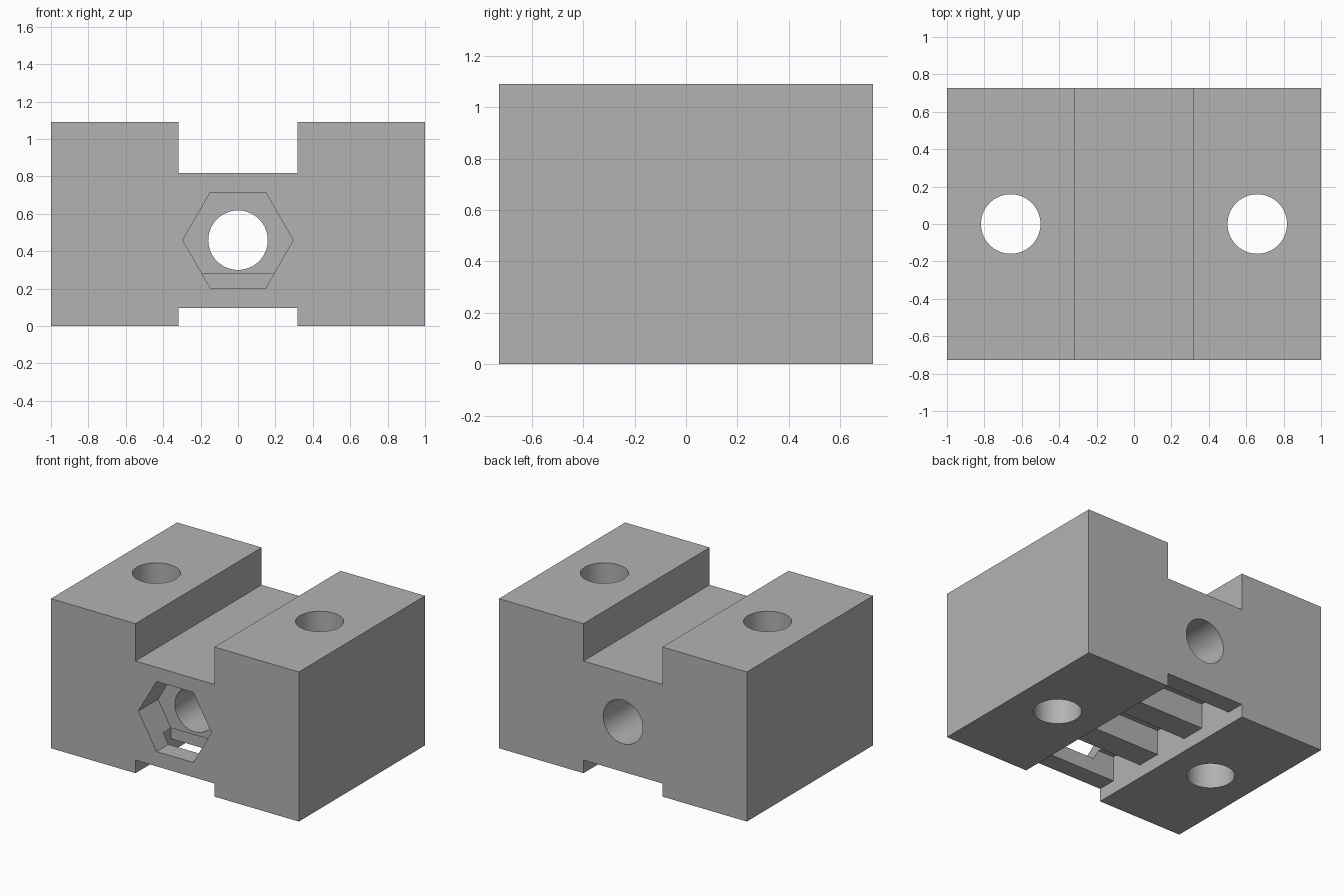
import bpy, bmesh, math
from mathutils import Vector

old = bpy.data.objects.get("Cube")
if old:
    bpy.data.objects.remove(old, do_unlink=True)

U = 1 / 11                      # one design unit
W, D, H = 22 * U, 16 * U, 12 * U
HALF_SLOT = 3.5 * U             # half width of both channels
BORE_R = 1.75 * U
BORE_Z = 5.05 * U


def prism(name, points, along):
    """Closed polygon swept by the vector 'along'."""
    bm = bmesh.new()
    face = bm.faces.new([bm.verts.new(p) for p in points])
    swept = bmesh.ops.extrude_face_region(bm, geom=[face])["geom"]
    verts = [v for v in swept if isinstance(v, bmesh.types.BMVert)]
    bmesh.ops.translate(bm, verts=verts, vec=Vector(along))
    bmesh.ops.recalc_face_normals(bm, faces=bm.faces)
    mesh = bpy.data.meshes.new(name)
    bm.to_mesh(mesh)
    bm.free()
    obj = bpy.data.objects.new(name, mesh)
    bpy.context.collection.objects.link(obj)
    return obj


def ring(radius, sides):
    angles = [2 * math.pi * i / sides for i in range(sides)]
    return [(radius * math.cos(a), radius * math.sin(a)) for a in angles]


# Block body with the wide channel along the top
floor = 9 * U
half = [(W / 2, 0), (W / 2, H), (HALF_SLOT, H), (HALF_SLOT, floor)]
outline = half + [(-x, z) for x, z in reversed(half)]
body = prism("clamp_block", [(x, -D / 2, z) for x, z in outline], (0, D, 0))

# Underside channel with three cross slots, as one comb-shaped cutter
low, high = 1.05 * U, 3.05 * U
comb = [(-D, -1), (-D, low)]
for centre in (-5 * U, 0, 5 * U):
    a, b = centre - 1.5 * U, centre + 1.5 * U
    comb += [(a, low), (a, high), (b, high), (b, low)]
comb += [(D, low), (D, -1)]
cutters = [prism("comb_cutter", [(-HALF_SLOT, y, z) for y, z in comb],
                 (2 * HALF_SLOT, 0, 0))]

# Nut pocket in the front and the long bore behind it
cutters.append(prism("nut_cutter",
                     [(x, -D, z + BORE_Z) for x, z in ring(3.25 * U, 6)],
                     (0, D / 2 + 2.5 * U, 0)))
cutters.append(prism("bore_cutter",
                     [(x, -D, z + BORE_Z) for x, z in ring(BORE_R, 64)],
                     (0, 2 * D, 0)))

# Vertical bolt holes
for side in (-1, 1):
    cutters.append(prism("bolt_cutter",
                         [(x + side * 7.25 * U, y, -1) for x, y in ring(BORE_R, 64)],
                         (0, 0, 3)))

# Cut everything, then drop the cutters
bpy.ops.object.select_all(action="DESELECT")
bpy.context.view_layer.objects.active = body
body.select_set(True)
for cutter in cutters:
    cutter.hide_render = True
    mod = body.modifiers.new("cut", "BOOLEAN")
    mod.operation = "DIFFERENCE"
    mod.solver = "EXACT"
    mod.object = cutter
    bpy.ops.object.modifier_apply(modifier=mod.name)
    bpy.data.objects.remove(cutter, do_unlink=True)

# Grey plastic
grey = bpy.data.materials.new("grey_plastic")
grey.use_nodes = True
colour = (0.45, 0.45, 0.45, 1)
grey.diffuse_color = colour
grey.node_tree.nodes["Principled BSDF"].inputs["Base Color"].default_value = colour
body.data.materials.clear()
body.data.materials.append(grey)
bpy.ops.object.shade_smooth_by_angle(angle=math.radians(30))
